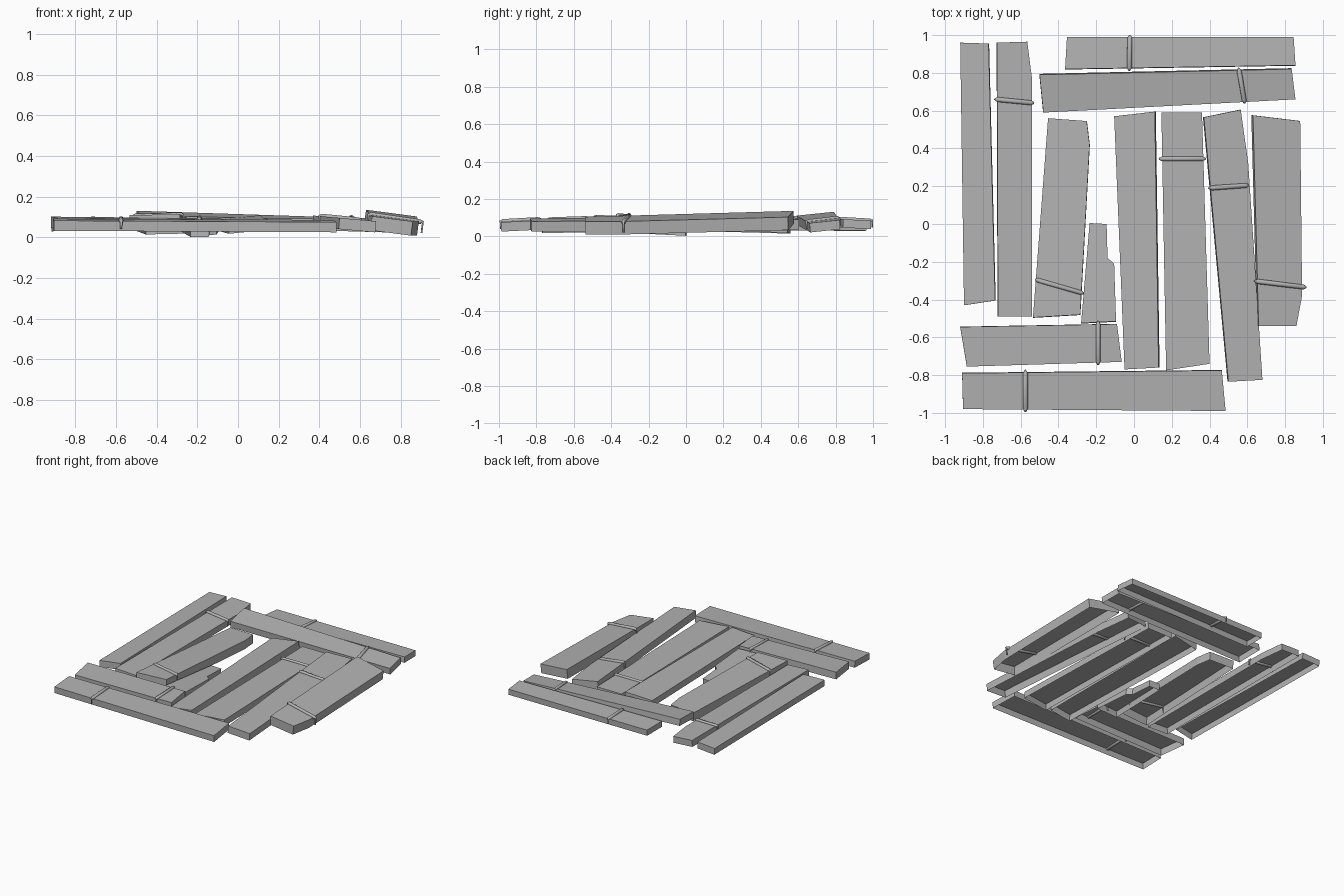
import bpy
import bmesh
from mathutils import Vector

# Remove the default cube only
cube = bpy.data.objects.get("Cube")
if cube:
    bpy.data.objects.remove(cube, do_unlink=True)

# Single grey material
grey = bpy.data.materials.new("weathered grey")
grey.use_nodes = True
colour = (0.45, 0.45, 0.45, 1)
grey.diffuse_color = colour
shader = grey.node_tree.nodes["Principled BSDF"]
shader.inputs["Base Color"].default_value = colour
shader.inputs["Roughness"].default_value = 0.9


def link(name, data):
    obj = bpy.data.objects.new(name, data)
    data.materials.append(grey)
    bpy.context.collection.objects.link(obj)
    return obj


def strap_over(name, start, end, height, down):
    """Round strap across a board, tapering as it bends down both sides."""
    along = (end - start).normalized()
    a = Vector((start.x, start.y, height(start)))
    b = Vector((end.x, end.y, height(end)))
    inward = Vector((along.x, along.y, 0)) * 0.012
    path = [(a + down, 0.35), (a, 0.5), (a + inward, 1),
            (b - inward, 1), (b, 0.5), (b + down, 0.35)]
    curve = bpy.data.curves.new(name, "CURVE")
    curve.dimensions = "3D"
    curve.bevel_depth = 0.013
    curve.bevel_resolution = 1
    curve.use_fill_caps = True
    spline = curve.splines.new("POLY")
    spline.points.add(len(path) - 1)
    for point, (position, radius) in zip(spline.points, path):
        point.co = (*position, 1)
        point.radius = radius
    link(name, curve)


def board(name, outline, z, slope_x, slope_y, thick, strap=None):
    """Tilted board with a top and side walls, open underneath."""
    corners = [Vector(p) for p in outline]
    middle = sum(corners, Vector((0, 0))) / len(corners)

    def height(p):
        return z + slope_x * (p.x - middle.x) + slope_y * (p.y - middle.y)

    down = Vector((slope_x, slope_y, -1)).normalized() * thick
    bm = bmesh.new()
    top = [bm.verts.new((p.x, p.y, height(p))) for p in corners]
    low = [bm.verts.new(v.co + down) for v in top]
    bm.faces.new(reversed(top))
    for i in range(len(top)):
        j = (i + 1) % len(top)
        bm.faces.new((top[i], top[j], low[j], low[i]))
    # The outlines run clockwise, so the reversed top already faces up
    mesh = bpy.data.meshes.new(name)
    bm.to_mesh(mesh)
    bm.free()
    link(name, mesh)
    if strap:
        strap_over(name + "_strap", Vector(strap[0]), Vector(strap[1]),
                   height, down * 0.8)


# Long upright boards, from the right-hand side to the left
board("outer_right_board",
      [(-.92, .96), (-.77, .955), (-.735, -.405), (-.9, -.43)],
      .085, .06, 0, .05)
board("inner_right_board",
      [(-.725, .96), (-.565, .965), (-.54, .77), (-.54, -.49), (-.72, -.49)],
      .085, -.05, 0, .05, [(-.735, .66), (-.533, .64)])
board("short_board",
      [(-.455, .56), (-.25, .545), (-.235, .42), (-.285, -.48), (-.535, -.495)],
      .095, .02, -.03, .065, [(-.52, -.295), (-.27, -.367)])
board("broken_board",
      [(-.235, .005), (-.145, 0), (-.14, -.18), (-.105, -.21), (-.095, -.515),
       (-.28, -.525)],
      .065, 0, -.05, .05)
board("middle_right_board",
      [(-.105, .57), (.11, .595), (.13, -.76), (-.05, -.77)],
      .09, .1, .015, .055)
board("middle_left_board",
      [(.145, .59), (.36, .59), (.4, -.74), (.17, -.775)],
      .08, 0, 0, .05, [(.135, .345), (.377, .345)])
board("inner_left_board",
      [(.37, .565), (.565, .605), (.605, .32), (.68, -.825), (.5, -.835)],
      .092, -.09, 0, .055, [(.4, .19), (.605, .205)])
board("outer_left_board",
      [(.63, .575), (.88, .545), (.89, -.38), (.86, -.54), (.66, -.54)],
      .1, -.13, .025, .07, [(.643, -.303), (.91, -.335)])

# Boards across the back
board("outer_back_board",
      [(-.355, .99), (.845, .99), (.855, .84), (-.365, .82)],
      .088, 0, -.05, .045, [(-.022, .997), (-.025, .815)])
board("inner_back_board",
      [(-.5, .79), (.835, .82), (.855, .66), (-.48, .59)],
      .1, -.035, .1, .05, [(.555, .82), (.585, .642)])

# Boards across the front
board("inner_front_board",
      [(-.92, -.545), (-.09, -.53), (-.065, -.73), (-.885, -.755)],
      .095, -.01, .03, .055, [(-.19, -.518), (-.19, -.743)])
board("outer_front_board",
      [(-.91, -.79), (.465, -.775), (.485, -.99), (-.905, -.98)],
      .084, -.005, .05, .05, [(-.575, -.777), (-.575, -.992)])
